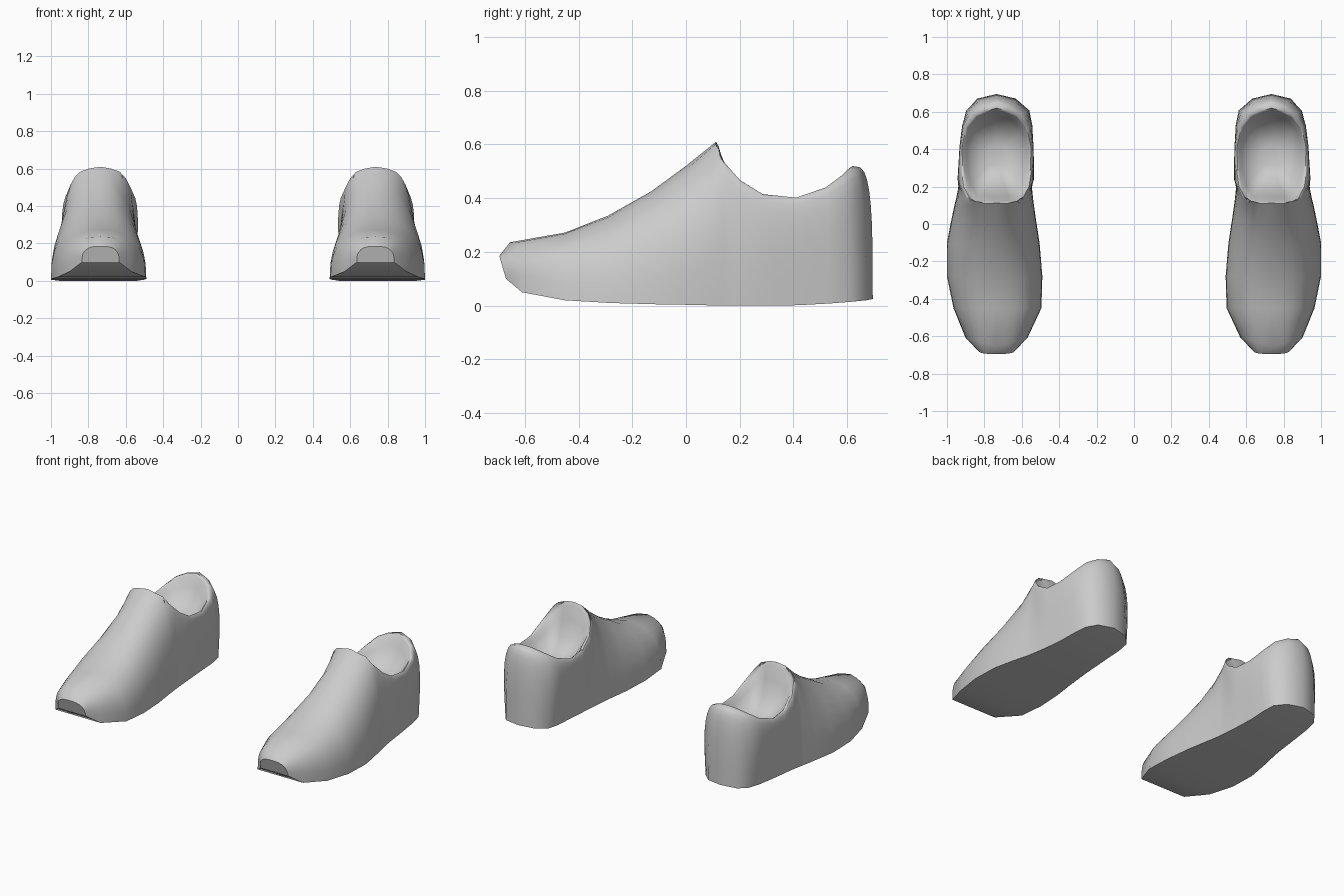
import bpy, bmesh, math
from mathutils import Vector

if "Cube" in bpy.data.objects:
    bpy.data.objects.remove(bpy.data.objects["Cube"])

CX = 0.735     # shoe centre line
N = 9          # points up each side wall

# Stations toe to heel:
# sole y, sole z, sole inner x, sole outer x, top y, top z, top half width, roundness
ST = [
    (-.67, .10, .635, .835, -.695, .185, 0, .7),
    (-.61, .05, .57, .90, -.655, .236, 0, .72),
    (-.45, .02, .495, .965, -.45, .272, 0, .8),
    (-.28, .01, .49, 1.0, -.29, .335, 0, .85),
    (-.10, .005, .505, 1.0, -.13, .425, 0, .88),
    (.03, .003, .525, .975, .00, .52, 0, .85),
    (.10, .001, .535, .96, .112, .61, 0, .8),
    (.14, 0, .54, .95, .115, .592, .07, .8),
    (.19, 0, .545, .94, .115, .55, .12, .8),
    (.25, 0, .55, .93, .185, .475, .16, .85),
    (.33, 0, .555, .92, .285, .415, .18, .9),
    (.42, .002, .56, .91, .41, .402, .185, .9),
    (.53, .008, .56, .90, .52, .44, .16, .95),
    (.61, .014, .57, .885, .58, .485, .11, .85),
    (.67, .02, .63, .84, .605, .51, .055, .7),
    (.695, .025, CX, CX, .62, .52, 0, .58),
]
LIP = 6        # first station on the foot opening
# Foot opening rings: scale toward the centre, blend toward the footbed height
BOWL = [(.96, .06), (.86, .35), (.7, .65), (.48, .88), (.25, .98)]
BED = Vector((CX, .36, .31))


def wall(i, outer):
    """Curve from the sole edge up to the ridge or collar."""
    sy, sz, xi, xo, ty, tz, hw, e = ST[i]
    side = 1 if outer else -1
    sx, tx = (xo if outer else xi), CX + side * hw
    bulge = .02 if 9 <= i <= 13 else 0
    pts = []
    for k in range(N):
        a = math.pi / 2 * k / (N - 1)
        c, s = max(math.cos(a), 0) ** e, math.sin(a) ** e
        if k == N - 1:
            c = 0
        cy = 1 - s if i == 0 else c      # blunt toe is a flat plane
        pts.append(Vector((tx + (sx - tx) * c + side * bulge * math.sin(2 * a),
                           ty + (sy - ty) * cy, sz + (tz - sz) * s)))
    return pts


def make_shoe(name, sign):
    bm = bmesh.new()
    add = lambda p: bm.verts.new((sign * p[0], p[1], p[2]))

    def strip(a, b):
        for k in range(len(a) - 1):
            bm.faces.new((a[k], a[k + 1], b[k + 1], b[k]))

    # upper: both side walls
    halves = [[[add(p) for p in wall(i, o)] for i in range(len(ST))] for o in (False, True)]
    for rows in halves:
        for a, b in zip(rows, rows[1:]):
            strip(a, b)
    # sole strip and blunt toe end
    inner, outer = halves
    strip([r[0] for r in inner], [r[0] for r in outer])
    bm.faces.new(inner[0] + outer[0][::-1])
    # collar rim and footbed
    rim = [r[-1] for r in inner[LIP:]] + [r[-1] for r in outer[-2:LIP:-1]]
    tops = [Vector((sign * v.co.x, v.co.y, v.co.z)) for v in rim]
    prev = rim
    for sc, bl in BOWL:
        ring = []
        for t in tops:
            p = BED + (t - BED) * sc
            p.z = t.z + (BED.z - t.z) * bl
            ring.append(add(p))
        strip(prev + prev[:1], ring + ring[:1])
        prev = ring
    bm.faces.new(prev)

    bmesh.ops.remove_doubles(bm, verts=bm.verts, dist=.0008)
    bmesh.ops.dissolve_degenerate(bm, edges=bm.edges, dist=.0001)
    bmesh.ops.recalc_face_normals(bm, faces=bm.faces)
    # crisp border around the toe end
    toe = min(bm.faces, key=lambda f: max(v.co.y for v in f.verts))
    for e in toe.edges:
        e.smooth = False
    mesh = bpy.data.meshes.new(name)
    bm.to_mesh(mesh)
    bm.free()
    ob = bpy.data.objects.new(name, mesh)
    bpy.context.collection.objects.link(ob)
    bpy.ops.object.select_all(action='DESELECT')
    ob.select_set(True)
    bpy.context.view_layer.objects.active = ob
    bpy.ops.object.shade_smooth_by_angle(angle=math.radians(55), keep_sharp_edges=True)


make_shoe("shoe_right", 1)
make_shoe("shoe_left", -1)
